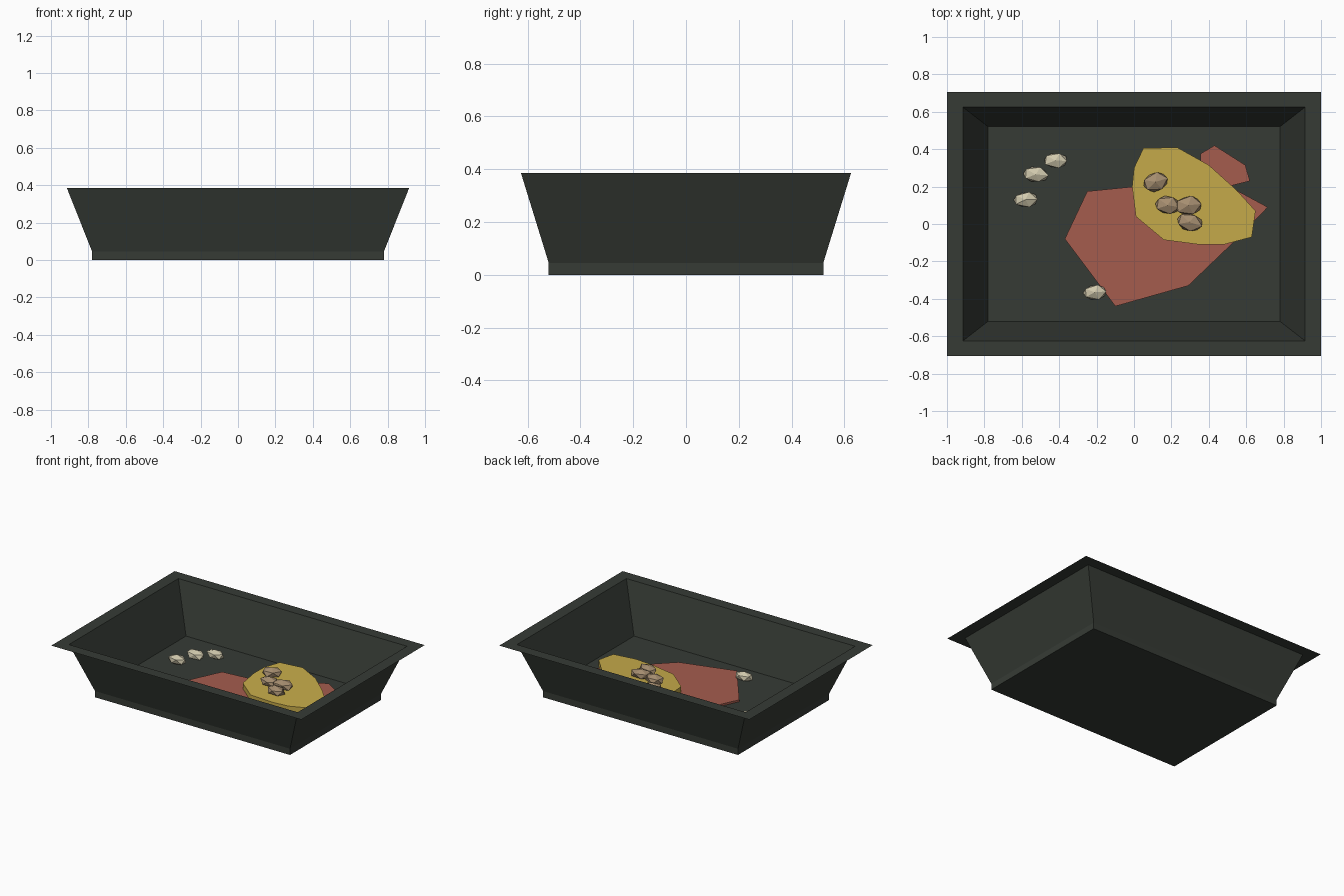
import bpy, bmesh, math, random
from mathutils import Vector

if "Cube" in bpy.data.objects:
    bpy.data.objects.remove(bpy.data.objects["Cube"])

random.seed(4)


def material(name, rgb):
    m = bpy.data.materials.new(name)
    m.diffuse_color = (*rgb, 1)
    m.use_nodes = True
    m.node_tree.nodes["Principled BSDF"].inputs["Base Color"].default_value = m.diffuse_color
    return m


TRAY = material("dark green grey", (0.037, 0.044, 0.036))
RED = material("brick red", (0.376, 0.107, 0.076))
YELLOW = material("mustard yellow", (0.578, 0.413, 0.069))
PALE = material("pale stone", (0.63, 0.578, 0.413))
BROWN = material("tan brown", (0.381, 0.27, 0.162))


def finish(name, bm, mat):
    me = bpy.data.meshes.new(name)
    bm.to_mesh(me)
    bm.free()
    me.materials.append(mat)
    ob = bpy.data.objects.new(name, me)
    bpy.context.collection.objects.link(ob)
    return ob


def slab(name, pts, top, thick, mat):
    """Flat-sided slab from an outline; top is a height function of x, y."""
    bm = bmesh.new()
    lower = [bm.verts.new((x, y, top(x, y) - thick)) for x, y in pts]
    face = bm.faces.new(lower)
    ext = bmesh.ops.extrude_face_region(bm, geom=[face], use_keep_orig=True)
    up = [v for v in ext["geom"] if isinstance(v, bmesh.types.BMVert)]
    bmesh.ops.translate(bm, verts=up, vec=(0, 0, thick))
    bmesh.ops.recalc_face_normals(bm, faces=bm.faces)
    return finish(name, bm, mat)


def nugget(name, loc, size, turn, mat):
    """Irregular faceted lump."""
    bm = bmesh.new()
    bmesh.ops.create_icosphere(bm, subdivisions=1, radius=1)
    c, s = math.cos(turn), math.sin(turn)
    for v in bm.verts:
        p = v.co * random.uniform(0.95, 1.12)
        x, y, z = p.x * size[0], p.y * size[1], p.z * size[2]
        v.co = Vector(loc) + Vector((x * c - y * s, x * s + y * c, z))
    return finish(name, bm, mat)


# Tray base
FLOOR = 0.045
slab("tray_base", [(-.78, -.52), (.78, -.52), (.78, .52), (-.78, .52)],
     lambda x, y: FLOOR, FLOOR, TRAY)

# Thin flared walls and flat rim
bm = bmesh.new()
rings = [[bm.verts.new((sx * w, sy * d, z))
          for sx, sy in ((-1, -1), (1, -1), (1, 1), (-1, 1))]
         for w, d, z in ((.78, .52, FLOOR), (.915, .625, .385), (1, .705, .385))]
for a, b in zip(rings, rings[1:]):
    for i in range(4):
        j = (i + 1) % 4
        bm.faces.new((a[i], b[i], b[j], a[j]))
finish("tray_walls_and_rim", bm, TRAY)

# Thin red pieces on the floor
slab("large_red_piece",
     [(-.37, -.08), (-.1, -.44), (.29, -.33), (.53, -.1), (.6, -.03),
      (.715, .09), (.53, .19), (.2, .22), (-.25, .175)],
     lambda x, y: 0.06, 0.014, RED)
slab("small_red_piece",
     [(.36, .2), (.5, .2), (.62, .23), (.595, .315), (.43, .42), (.355, .375)],
     lambda x, y: 0.065, 0.018, RED)

# Tilted yellow slab
def yellow_top(x, y):
    return 0.098 + 0.05 * x + 0.05 * y

slab("yellow_slab",
     [(.05, .405), (0, .3), (-.01, .2), (.01, .04), (.16, -.085), (.35, -.11),
      (.48, -.11), (.63, -.07), (.65, .07), (.55, .18), (.4, .315), (.23, .41)],
     yellow_top, 0.045, YELLOW)

# Pale nuggets on the floor
for i, (x, y) in enumerate([(-.42, .34), (-.525, .265), (-.58, .13), (-.21, -.365)]):
    nugget(f"pale_nugget_{i + 1}", (x, y, .078), (.069, .043, .034),
           random.uniform(-.1, .1), PALE)

# Brown nuggets on the yellow slab
for i, (x, y, t) in enumerate([(.115, .225, .3), (.18, .1, -.15),
                               (.29, .1, .1), (.295, .01, -.3)]):
    nugget(f"brown_nugget_{i + 1}", (x, y, yellow_top(x, y) + .022),
           (.075, .052, .033), t, BROWN)
